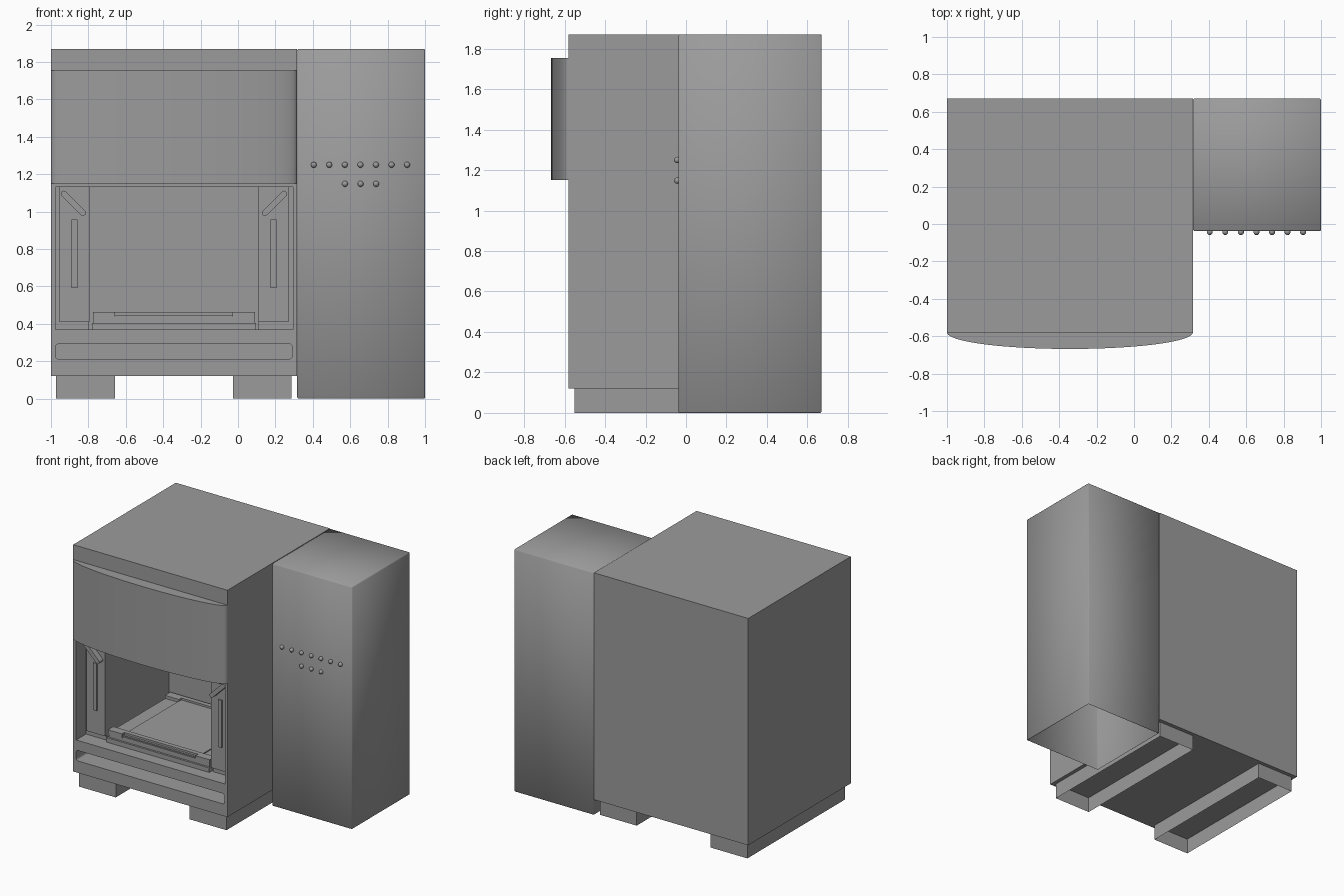
import bpy, bmesh, math
from mathutils import Vector

if "Cube" in bpy.data.objects:
    bpy.data.objects.remove(bpy.data.objects["Cube"])

CX = -0.3425  # centre line of the main housing
GREY = bpy.data.materials.new("dark_grey")
GREY.diffuse_color = (0.33, 0.33, 0.33, 1)
GREY.use_nodes = True
GREY.node_tree.nodes["Principled BSDF"].inputs["Base Color"].default_value = GREY.diffuse_color


def finish(name, bm, smooth=False):
    me = bpy.data.meshes.new(name)
    bm.to_mesh(me)
    bm.free()
    me.materials.append(GREY)
    ob = bpy.data.objects.new(name, me)
    bpy.context.collection.objects.link(ob)
    for p in me.polygons:
        p.use_smooth = smooth
    return ob


def box(name, x, y, z, bevel=0, segs=1, smooth=False, open_ends=(), rot=0):
    """Box from ranges; open_ends lists the z directions (-1, 1) left without a face."""
    lo, hi = Vector((x[0], y[0], z[0])), Vector((x[1], y[1], z[1]))
    bm = bmesh.new()
    bmesh.ops.create_cube(bm, size=1)
    for v in bm.verts:
        v.co = Vector(a * b for a, b in zip(v.co, hi - lo))
    if bevel:
        edges = bm.edges[:]
        if segs > 1:  # round only the edges that run front to back
            edges = [e for e in edges if abs(e.verts[0].co.y - e.verts[1].co.y) > 1e-5]
        bmesh.ops.bevel(bm, geom=edges, offset=bevel, segments=segs,
                        affect='EDGES', profile=0.5)
    bmesh.ops.recalc_face_normals(bm, faces=bm.faces)
    bm.normal_update()
    caps = [f for f in bm.faces for d in open_ends if f.normal.z * d > 0.9]
    bmesh.ops.delete(bm, geom=caps, context='FACES_ONLY')
    ob = finish(name, bm, smooth)
    ob.location = (lo + hi) / 2
    ob.rotation_euler.y = rot
    return ob


def cut(ob, cutter):
    cutter.hide_render = True
    m = ob.modifiers.new("cut", 'BOOLEAN')
    m.operation, m.solver, m.object = 'DIFFERENCE', 'EXACT', cutter
    bpy.context.view_layer.objects.active = ob
    bpy.ops.object.modifier_apply(modifier=m.name)
    bpy.data.objects.remove(cutter)


def span(c, half):
    return (c - half, c + half)


# Main housing with window, work chamber and deep lower slot
body = box("housing", (-1, 0.316), (-0.58, 0.67), (0.12, 1.87))
cut(body, box("cut_window", (-0.975, 0.295), (-0.8, -0.46), (0.37, 1.13)))
cut(body, box("cut_chamber", (-0.8, 0.11), (-0.8, 0.3), (0.37, 1.13)))
cut(body, box("cut_slot", (-0.975, 0.29), (-0.7, -0.34), (0.212, 0.292), 0.015, 3))

# Curved door above the window
bm = bmesh.new()
N = 40
pts = [(CX + 0.6575 * math.cos(math.pi * i / N), -0.58 - 0.088 * math.sin(math.pi * i / N))
       for i in range(N + 1)]
face = bm.faces.new([bm.verts.new((x, y, 1.15)) for x, y in pts])
ret = bmesh.ops.extrude_face_region(bm, geom=[face])
if face.is_valid is False or len(bm.faces) < N + 3:  # keep the underside closed
    bm.faces.new([v for v in bm.verts if v not in ret['geom']])
top = [g for g in ret['geom'] if isinstance(g, bmesh.types.BMVert)]
bmesh.ops.translate(bm, verts=top, vec=(0, 0, 0.605))
bmesh.ops.recalc_face_normals(bm, faces=bm.faces)
door = finish("curved_door", bm)
bpy.context.view_layer.objects.active = door
door.select_set(True)
bpy.ops.object.shade_smooth_by_angle(angle=math.radians(35))
door.select_set(False)

# Mirrored parts: feet, side panels, strips, slanted handles
for s, side in ((-1, "left"), (1, "right")):
    box("foot_" + side, span(CX + s * 0.4725, 0.157), (-0.55, 0.64), (0, 0.12),
        open_ends=(-1, 1))
    box("side_panel_" + side, span(CX + s * 0.5325, 0.08), (-0.485, -0.455), (0.41, 1.13))
    box("strip_" + side, span(CX + s * 0.5325, 0.016), (-0.495, -0.48), (0.592, 0.957))
    box("slanted_handle_" + side, span(CX + s * 0.5375, 0.088), (-0.53, -0.48),
        (1.028, 1.06), 0.0145, 4, rot=-s * math.radians(45))
    # Corner pads of the table
    for y, end in ((-0.445, "front"), (0.25, "back")):
        box(f"table_pad_{end}_{side}", span(CX + s * 0.374, 0.06), span(y, 0.033), (0.43, 0.463))

# Work table
box("table_base", span(CX, 0.438), (-0.487, 0.298), (0.365, 0.405))
box("table_middle", span(CX, 0.43), (-0.472, 0.295), (0.40, 0.44))
box("table_top", span(CX, 0.318), (-0.465, 0.285), (0.43, 0.448))
for y, end in ((-0.43, "front"), (0.265, "back")):
    box(f"table_rail_{end}", span(CX, 0.318), span(y, 0.018), (0.43, 0.463))

# Control cabinet, open underneath
box("control_cabinet", (0.316, 1.0), (-0.038, 0.67), (0.0, 1.87), 0.006, 1,
    smooth=True, open_ends=(-1,))


# Buttons
def button(name, x, z):
    bm = bmesh.new()
    bmesh.ops.create_uvsphere(bm, u_segments=14, v_segments=8, radius=0.016)
    finish(name, bm, True).location = (x, -0.043, z)


for i in range(7):
    button("upper_button", 0.405 + i * 0.0832, 1.25)
for i in range(3):
    button("lower_button", 0.572 + i * 0.0832, 1.148)
